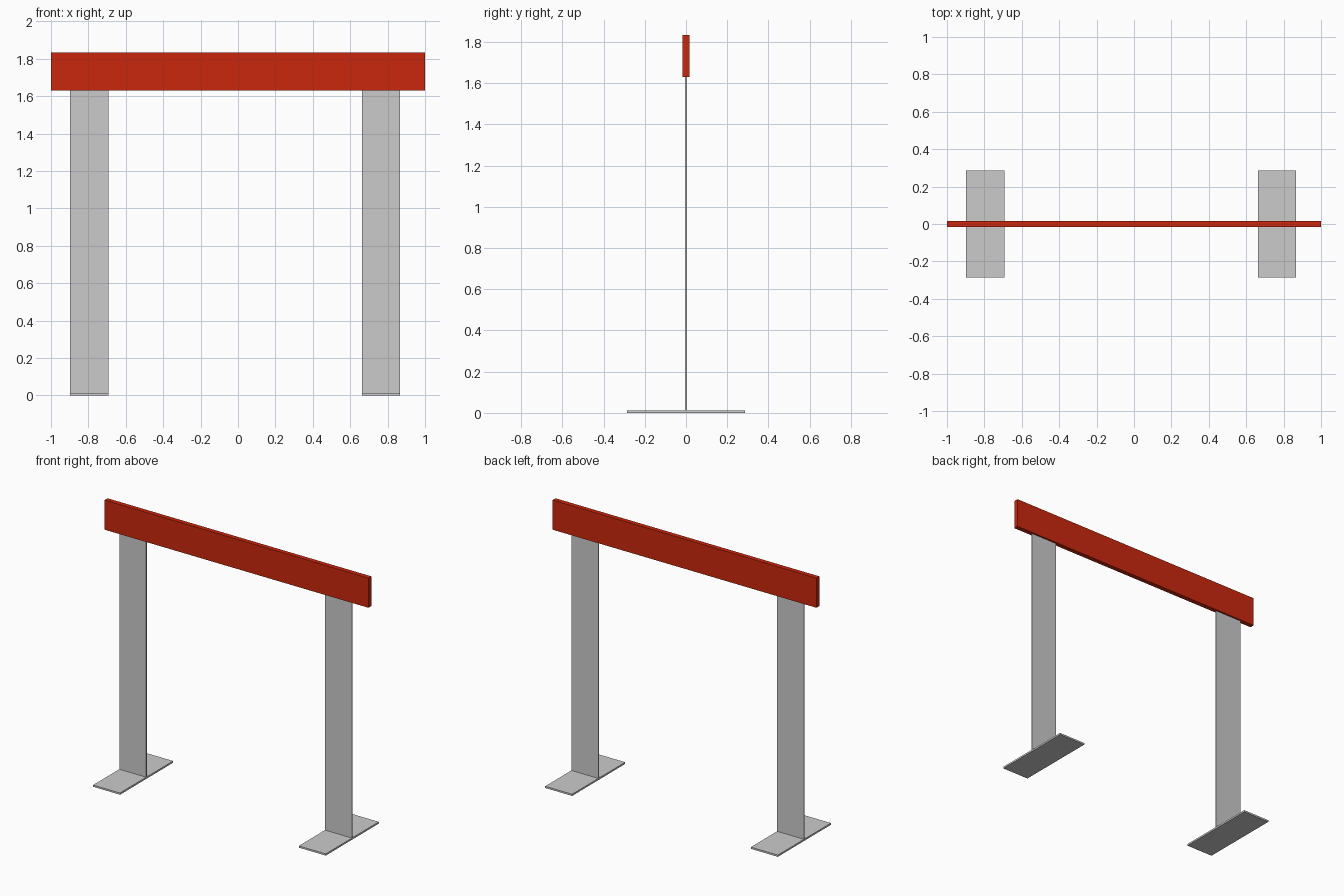
import bpy

if "Cube" in bpy.data.objects:
    bpy.data.objects.remove(bpy.data.objects["Cube"])

BEAM_BOTTOM, BEAM_TOP = 1.63, 1.833
FOOT_TOP = 0.012


def box(name, x, y, z, material=None):
    """Axis-aligned box from (min, max) ranges."""
    ranges = (x, y, z)
    bpy.ops.mesh.primitive_cube_add(size=1, location=[(a + b) / 2 for a, b in ranges])
    obj = bpy.context.object
    obj.name = name
    obj.scale = [b - a for a, b in ranges]
    bpy.ops.object.transform_apply(location=False, rotation=False, scale=True)
    if material:
        obj.data.materials.append(material)
    return obj


red = bpy.data.materials.new("red")
red.diffuse_color = (0.6, 0.02, 0.004, 1)
red.use_nodes = True
red.node_tree.nodes["Principled BSDF"].inputs["Base Color"].default_value = red.diffuse_color

# Horizontal red barrier board
box("barrier_board", (-1, 1), (-0.016, 0.016), (BEAM_BOTTOM, BEAM_TOP), red)

# Two thin flat posts, each on a flat foot plate
for side, x in (("left", (-0.897, -0.693)), ("right", (0.662, 0.866))):
    box(f"{side}_post", x, (-0.004, 0.004), (FOOT_TOP, BEAM_BOTTOM))
    box(f"{side}_foot", x, (-0.287, 0.287), (0, FOOT_TOP))
